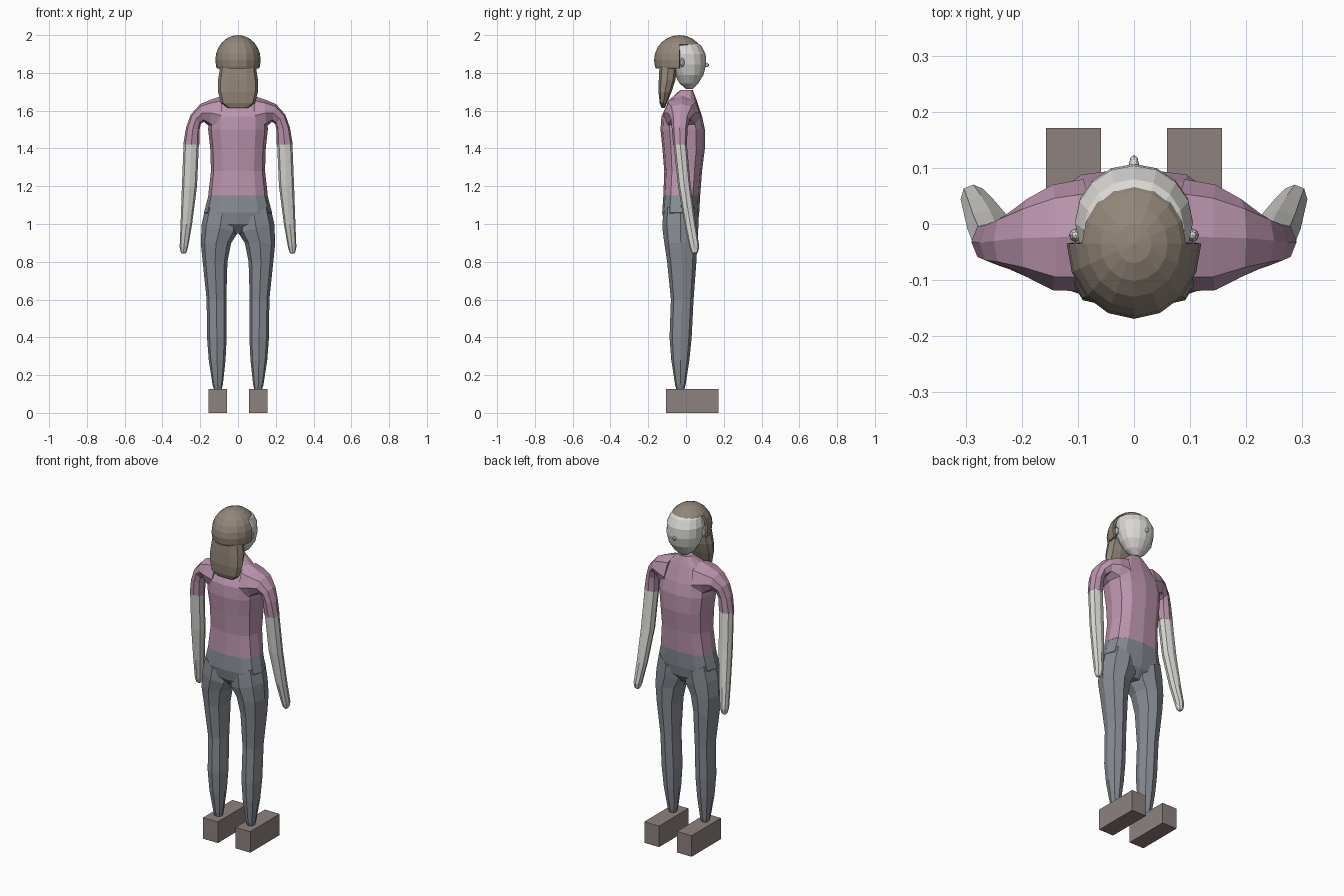
import bpy, bmesh, math
from mathutils import Vector

if "Cube" in bpy.data.objects:
    bpy.data.objects.remove(bpy.data.objects["Cube"])


def material(name, rgb):
    m = bpy.data.materials.new(name)
    m.diffuse_color = (*rgb, 1)
    m.use_nodes = True
    m.node_tree.nodes["Principled BSDF"].inputs["Base Color"].default_value = m.diffuse_color
    return m


SKIN = material("skin", (0.70, 0.69, 0.66))
SHIRT = material("shirt", (0.50, 0.30, 0.42))
PANTS = material("pants", (0.24, 0.26, 0.29))
HAIR = material("hair", (0.29, 0.24, 0.19))
SHOE = material("shoe", (0.27, 0.22, 0.21))


def finish(name, bm, mat):
    bmesh.ops.recalc_face_normals(bm, faces=bm.faces)
    me = bpy.data.meshes.new(name)
    bm.to_mesh(me)
    bm.free()
    me.materials.append(mat)
    ob = bpy.data.objects.new(name, me)
    bpy.context.collection.objects.link(ob)
    return ob


def loft(name, rings, mat, n=8, e=0.85, side=1):
    """Each ring: x, z of one edge; x, z of the opposite edge; y range."""
    bm = bmesh.new()
    loops = []
    for xa, za, xb, zb, y0, y1 in rings:
        loop = []
        for i in range(n):
            t = 2 * math.pi * i / n
            c, s = math.cos(t), math.sin(t)
            c = math.copysign(abs(c) ** e, c) if abs(c) > 1e-6 else 0
            s = math.copysign(abs(s) ** e, s) if abs(s) > 1e-6 else 0
            x = (xa + xb) / 2 + c * (xa - xb) / 2
            z = (za + zb) / 2 + c * (za - zb) / 2
            y = (y0 + y1) / 2 + s * (y1 - y0) / 2
            loop.append(bm.verts.new((x * side, y, z)))
        loops.append(loop)
    for a, b in zip(loops, loops[1:]):
        for i in range(n):
            j = (i + 1) % n
            bm.faces.new((a[i], a[j], b[j], b[i]))
    bm.faces.new(loops[0])
    bm.faces.new(loops[-1])
    return finish(name, bm, mat)


def level(rows):
    """Horizontal centred rings from half width, z, y range."""
    return [(w, z, -w, z, y0, y1) for w, z, y0, y1 in rows]


def ball(name, loc, size, mat, seg=8, rings=6):
    bm = bmesh.new()
    bmesh.ops.create_uvsphere(bm, u_segments=seg, v_segments=rings, radius=1)
    for v in bm.verts:
        v.co = Vector(a * b + c for a, b, c in zip(v.co, size, loc))
    return finish(name, bm, mat)


# Torso and pelvis
loft("shirt_torso", level([
    (.158, 1.15, -.12, .075), (.143, 1.28, -.115, .085), (.147, 1.40, -.125, .10),
    (.158, 1.50, -.135, .10), (.155, 1.57, -.13, .085), (.10, 1.66, -.085, .055),
    (.045, 1.71, -.03, .035)]), SHIRT, 12, .75)
loft("pelvis", level([
    (.157, 1.15, -.12, .075), (.18, 1.06, -.126, .07), (.15, 1.0, -.115, .06),
    (.08, .95, -.07, .02)]), PANTS, 12, .75)

for s, tag in ((1, "right"), (-1, "left")):
    # Legs
    loft("leg_" + tag, [
        (.17, 1.10, 0, 1.0, -.122, .068), (.192, 1.0, .0, .955, -.125, .065),
        (.197, .90, .036, .90, -.115, .06), (.187, .80, .056, .80, -.10, .055),
        (.166, .60, .062, .60, -.08, .04), (.164, .40, .06, .40, -.087, .03),
        (.155, .28, .066, .28, -.078, .018), (.135, .15, .08, .15, -.058, -.002),
        (.125, .12, .088, .12, -.05, -.01)], PANTS, 8, .85, s)
    # Sleeves curving over the shoulder
    loft("sleeve_" + tag, [
        (.08, 1.68, .10, 1.47, -.12, .08), (.14, 1.66, .15, 1.515, -.118, .07),
        (.20, 1.635, .18, 1.54, -.095, .045), (.25, 1.58, .197, 1.53, -.08, .02),
        (.275, 1.51, .203, 1.50, -.075, .008), (.29, 1.42, .205, 1.42, -.068, .005)],
        SHIRT, 8, .85, s)
    # Forearms and hands
    loft("arm_" + tag, [
        (.288, 1.425, .207, 1.425, -.066, .004), (.297, 1.20, .217, 1.20, -.042, .025),
        (.304, 1.0, .243, 1.0, -.008, .052), (.309, .88, .264, .88, .018, .07),
        (.304, .852, .272, .852, .027, .064), (.296, .843, .28, .843, .036, .056)],
        SKIN, 8, .85, s)
    # Block shoes
    bm = bmesh.new()
    bmesh.ops.create_cube(bm, size=1)
    for v in bm.verts:
        v.co = (v.co.x * .098 + s * .108, v.co.y * .278 + .032, v.co.z * .126 + .063)
    finish("shoe_" + tag, bm, SHOE)
    # Ears
    ball("ear_" + tag, (s * .104, -.02, 1.855), (.012, .012, .024), SKIN)

# Head and nose
loft("head", level([
    (.02, 1.715, 0, .035), (.06, 1.745, -.035, .065), (.09, 1.79, -.06, .093),
    (.104, 1.845, -.09, .107), (.105, 1.90, -.10, .104), (.09, 1.945, -.10, .08),
    (.05, 1.975, -.08, .03)]), SKIN, 16, 1)
ball("nose", (0, .106, 1.842), (.009, .017, .012), SKIN)

# Hair cap: dome with the face opening cut away
C = Vector((0, -.035, 1.868))
bm = bmesh.new()
bmesh.ops.create_uvsphere(bm, u_segments=16, v_segments=12, radius=1)
for v in bm.verts:
    v.co = Vector((v.co.x * .12, v.co.y * .134, v.co.z * .132)) + C
for z, clear in ((1.822, True), (1.95, False)):
    bmesh.ops.bisect_plane(bm, geom=bm.verts[:] + bm.edges[:] + bm.faces[:],
                           plane_co=(0, 0, z), plane_no=(0, 0, 1), clear_inner=clear)
face_side = [f for f in bm.faces
             if f.calc_center_median().y > C.y and f.calc_center_median().z < 1.95]
bmesh.ops.delete(bm, geom=face_side, context='FACES')
cap = finish("hair_cap", bm, HAIR)
mod = cap.modifiers.new("thickness", 'SOLIDIFY')
mod.thickness = .012
mod.offset = -1

# Hair hanging behind the neck
loft("back_hair", level([
    (.094, 1.835, -.142, -.045), (.106, 1.76, -.146, -.055), (.106, 1.70, -.147, -.075),
    (.09, 1.64, -.14, -.10), (.055, 1.615, -.13, -.112)]), HAIR, 10, .7)
